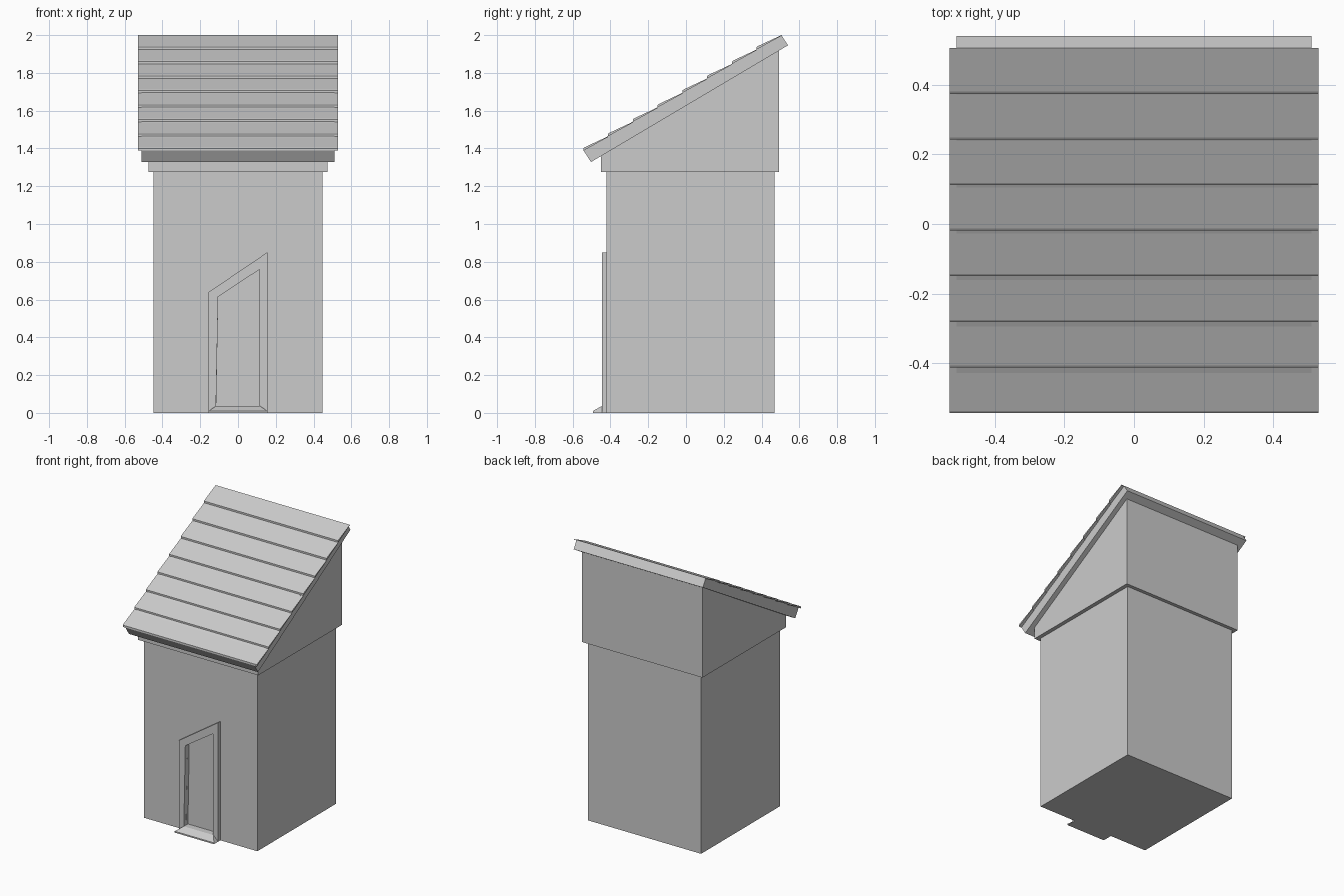
import bpy, bmesh

if "Cube" in bpy.data.objects:
    bpy.data.objects.remove(bpy.data.objects["Cube"])


def prism(name, profile, a, b, axis):
    """Extrude a 2D profile along x (profile = y,z) or along y (profile = x,z)."""
    place = (lambda p, t: (t, p[0], p[1])) if axis == 'x' else (lambda p, t: (p[0], t, p[1]))
    bm = bmesh.new()
    lo = [bm.verts.new(place(p, a)) for p in profile]
    hi = [bm.verts.new(place(p, b)) for p in profile]
    bm.faces.new(lo)
    bm.faces.new(hi[::-1])
    n = len(profile)
    for i in range(n):
        j = (i + 1) % n
        bm.faces.new((lo[i], hi[i], hi[j], lo[j]))
    bmesh.ops.recalc_face_normals(bm, faces=bm.faces[:])
    me = bpy.data.meshes.new(name)
    bm.to_mesh(me)
    bm.free()
    ob = bpy.data.objects.new(name, me)
    bpy.context.collection.objects.link(ob)
    return ob


# Lower walls
walls = prism("lower_walls", [(-.42, 0), (.468, 0), (.468, 1.28), (-.42, 1.28)], -.447, .447, 'x')

# Slant-topped upper storey
prism("upper_walls", [(-.45, 1.275), (.493, 1.275), (.493, 1.93), (-.45, 1.366)], -.475, .475, 'x')

# Sloping roof slab
prism("roof_slab", [(-.503, 1.328), (.54, 1.946), (.505, 2.0), (-.543, 1.39)], -.51, .51, 'x')

# Overlapping roof boards, each a thin wedge along the slope
rows, y0, y1, z0, z1 = 8, -.543, .505, 1.388, 2.0
dy, dz = (y1 - y0) / rows, (z1 - z0) / rows
for i in range(rows):
    y, z = y0 + i * dy, z0 + i * dz
    prism(f"roof_board_{i + 1}",
          [(y, z), (y + dy, z + dz - .004), (y + dy, z + dz), (y + .006, z + .018), (y, z + .013)],
          -.53, .53, 'x')

# Shallow doorway recess cut into the front wall
opening = [(-.117, 0), (-.105, .615), (.115, .76), (.115, 0)]
cutter = prism("doorway_cutter", [(-.117, -.05)] + opening[1:3] + [(.115, -.05)], -.5, -.40, 'y')
cutter.hide_render = True
cutter.hide_viewport = True
cut = walls.modifiers.new("doorway", 'BOOLEAN')
cut.operation = 'DIFFERENCE'
cut.solver = 'EXACT'
cut.object = cutter

# Slanted door frame
prism("door_frame", [(-.155, 0), (-.155, .64), (.155, .85), (.155, 0)] + opening[::-1], -.445, -.415, 'y')

# Door sill: sloping step that narrows into the doorway
prism("door_sill_inner", [(-.445, 0), (-.398, 0), (-.398, .037), (-.445, .037)], -.117, .115, 'x')
sill = prism("door_sill", [(-.493, 0), (-.445, 0), (-.445, .037), (-.493, .01)], -.155, .155, 'x')
for v in sill.data.vertices:
    if v.co.z > .03:
        v.co.x *= .75
